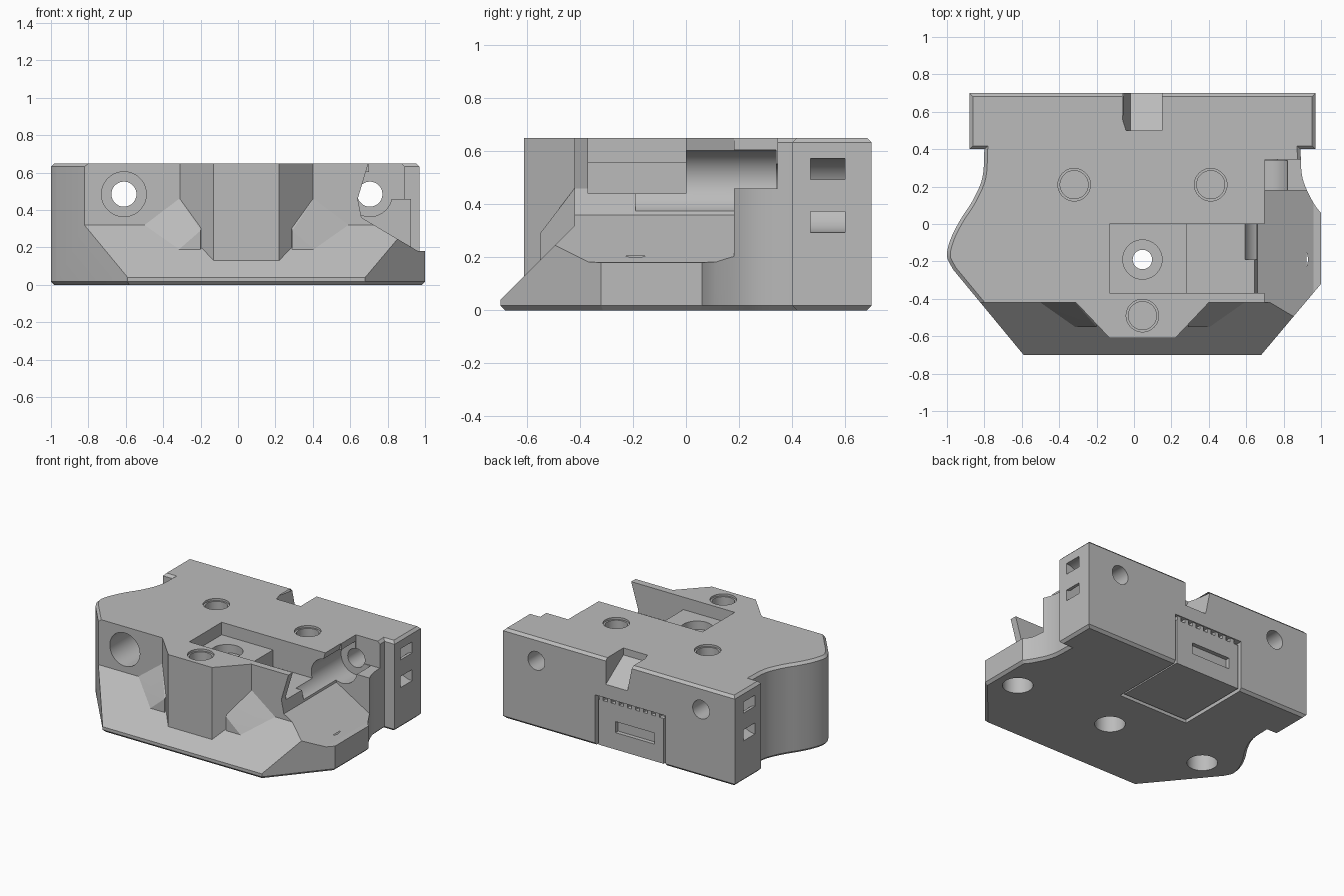
import bpy, bmesh, math
from mathutils import Vector

old = bpy.data.objects.get("Cube")
if old:
    bpy.data.objects.remove(old)

grey = bpy.data.materials.new("mid_grey")
grey.use_nodes = True
grey.diffuse_color = (0.5, 0.5, 0.5, 1)
grey.node_tree.nodes["Principled BSDF"].inputs["Base Color"].default_value = (0.5, 0.5, 0.5, 1)

MID = 0.045  # symmetry line of the block


def make(name, bm):
    bmesh.ops.recalc_face_normals(bm, faces=bm.faces)
    mesh = bpy.data.meshes.new(name)
    bm.to_mesh(mesh)
    bm.free()
    mesh.materials.append(grey)
    ob = bpy.data.objects.new(name, mesh)
    bpy.context.collection.objects.link(ob)
    return ob


def prism(name, pts, lo, hi, axis="z", chamfer=0):
    """Extrude a 2D profile along an axis, with optional end chamfers."""
    place = {"x": lambda a, b, c: (c, a, b),
             "y": lambda a, b, c: (a, c, b),
             "z": lambda a, b, c: (a, b, c)}[axis]
    bm = bmesh.new()
    ends = [[bm.verts.new(place(a, b, h)) for a, b in pts] for h in (lo, hi)]
    caps = [bm.faces.new(ring) for ring in ends]
    n = len(pts)
    for i in range(n):
        j = (i + 1) % n
        bm.faces.new((ends[0][i], ends[0][j], ends[1][j], ends[1][i]))
    bmesh.ops.recalc_face_normals(bm, faces=bm.faces)
    if chamfer:
        rim = list({e for f in caps for e in f.edges})
        bmesh.ops.bevel(bm, geom=rim, offset=chamfer, segments=1, affect="EDGES")
    return make(name, bm)


def box(name, x, y, z):
    return prism(name, [(x[0], y[0]), (x[1], y[0]), (x[1], y[1]), (x[0], y[1])], *z)


def circle(a, b, r, n=40):
    return [(a + r * math.cos(math.tau * i / n), b + r * math.sin(math.tau * i / n))
            for i in range(n)]


def hull(name, pts):
    bm = bmesh.new()
    for p in pts:
        bm.verts.new(p)
    bmesh.ops.convex_hull(bm, input=bm.verts)
    return make(name, bm)


def combine(target, tool, mode="DIFFERENCE"):
    mod = target.modifiers.new("cut", "BOOLEAN")
    mod.operation, mod.object, mod.solver = mode, tool, "EXACT"
    bpy.context.view_layer.objects.active = target
    bpy.ops.object.modifier_apply(modifier=mod.name)
    bpy.data.objects.remove(tool)


def smooth_path(ctrl, steps=5):
    """Catmull-Rom path through control points."""
    p = [Vector(c) for c in ctrl]
    p = [2 * p[0] - p[1]] + p + [2 * p[-1] - p[-2]]
    out = []
    for i in range(1, len(p) - 2):
        a, b, c, d = p[i - 1:i + 3]
        for k in range(steps):
            t = k / steps
            q = 0.5 * (2 * b + (c - a) * t + (2 * a - 5 * b + 4 * c - d) * t ** 2
                       + (3 * b - a - 3 * c + d) * t ** 3)
            out.append((q.x, q.y))
    return out + [tuple(ctrl[-1])]


# Main block with its curved flanks
left_side = smooth_path([(-0.97, -0.24), (-1.0, -0.17), (-0.98, -0.08), (-0.93, 0.02),
                         (-0.86, 0.13), (-0.81, 0.25), (-0.80, 0.40)])
right_side = [(2 * MID - x, y) for x, y in reversed(left_side) if y > 0.07 and x > -0.9]
outline = ([(-0.59, -0.70)] + left_side + [(-0.88, 0.40), (-0.88, 0.70), (0.97, 0.70), (0.97, 0.40)]
           + right_side + [(1.0, 0.06), (1.0, -0.32), (0.68, -0.70)])
body = prism("body_block", outline, 0, 0.65, chamfer=0.018)

# Sloping front around the central boss
front = prism("front_cutter", [(-1.2, -0.42), (-0.31, -0.42), (-0.13, -0.61), (0.22, -0.61),
                               (0.40, -0.42), (1.2, -0.42), (1.2, -1), (-1.2, -1)], 0, 1)
for v in front.data.vertices:
    if v.co.z < 0.5:
        v.co.z = v.co.y + 0.74
combine(body, front)

# Gussets between the boss and the front wall
for s in (-1, 1):
    gusset = hull("gusset", [(MID + s * x, y, z) for x, y, z in (
        (0.36, -0.42, 0.46), (0.545, -0.42, 0.32), (0.245, -0.55, 0.29), (0.245, -0.55, 0.19),
        (0.36, -0.55, 0.19), (0.2, -0.40, 0.46), (0.2, -0.40, 0.2), (0.545, -0.40, 0.31))])
    combine(body, gusset, "UNION")

# Open side recess, its ledge and the stepped top pocket
combine(body, prism("side_recess", [(0.70, 0.66), (0.64, 0.46), (0.66, 0.36), (0.96, 0.182),
                                    (1.2, 0.175), (1.2, 0.8), (0.70, 0.8)], -0.9, 0.18, "y"))
combine(body, box("side_ledge", (0.70, 1.2), (0.17, 0.345), (0.46, 0.8)))
combine(body, box("pocket_shelf", (-0.13, 0.75), (-0.37, 0.0), (0.56, 0.8)))
combine(body, box("pocket_deep", (0.28, 0.75), (-0.37, 0.0), (0.44, 0.8)))

# Long bolt holes with wide bores
for x, start in ((-0.61, -0.9), (0.705, -0.19)):
    combine(body, prism("wide_bore", circle(x, 0.485, 0.12), start, 0.34, "y"))
    combine(body, prism("bolt_hole", circle(x, 0.485, 0.067), 0.2, 0.9, "y"))

# Blind holes in the top and bottom, and the pocket screw hole
for x, y in ((-0.32, 0.21), (0.41, 0.21), (MID, -0.49)):
    combine(body, prism("top_hole", circle(x, y, 0.075), 0.5, 0.9))
    combine(body, prism("top_hole_rim", circle(x, y, 0.087), 0.635, 0.9))
for x in (-0.74, MID, 0.83):
    combine(body, prism("bottom_hole", circle(x, -0.19, 0.1), -0.2, 0.205))
combine(body, prism("screw_hole", circle(MID, -0.19, 0.052), 0.1, 0.9))
combine(body, prism("screw_head_seat", circle(MID, -0.19, 0.105), 0.5, 0.9))

# Ramped notch in the rear top edge
notch = prism("rear_notch", [(-0.02, 0.45), (0.15, 0.45), (0.15, 0.72), (-0.075, 0.72)],
              0.50, 0.72, "y")
for v in notch.data.vertices:
    if v.co.y < 0.6 and v.co.z < 0.5:
        v.co.z += 0.15
combine(body, notch)

# Curved strap channels through both rear sides
for x in (-0.88, 0.97):
    ring = prism("strap_ring", circle(x, 0.433, 0.14), 0.47, 0.60, "y")
    combine(ring, prism("strap_core", circle(x, 0.433, 0.06), 0.4, 0.7, "y"))
    combine(body, ring)

# Inset rear panel with a slot and a ribbed groove
combine(body, box("panel_seat", (-0.325, 0.235), (0.14, 0.9), (-0.1, 0.365)))
panel = box("rear_panel", (-0.305, 0.215), (0.16, 0.69), (0.008, 0.335))
combine(panel, box("panel_slot", (-0.23, 0.08), (0.58, 0.9), (0.13, 0.21)))
for i in range(8):
    x = -0.27 + i * 0.064
    box("panel_rib", (x, x + 0.03), (0.6, 0.69), (0.33, 0.37))
box("panel_backing", (-0.33, 0.24), (0.13, 0.66), (0.03, 0.36))

for ob in (body, panel):
    bpy.ops.object.select_all(action="DESELECT")
    ob.select_set(True)
    bpy.context.view_layer.objects.active = ob
    bpy.ops.object.shade_smooth_by_angle(angle=math.radians(25))
